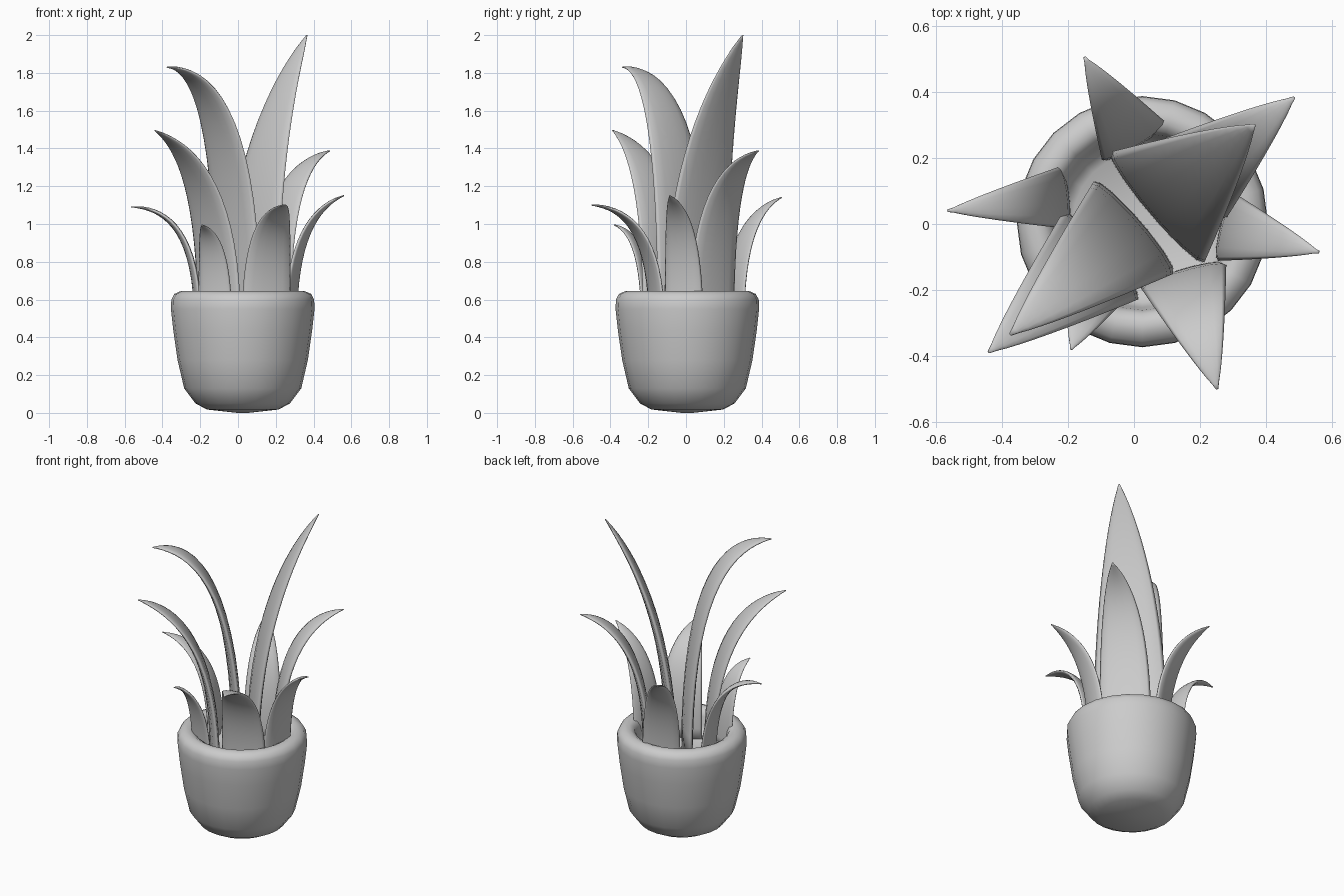
import bpy, bmesh
from math import pi, cos, sin
from mathutils import Vector

if "Cube" in bpy.data.objects:
    bpy.data.objects.remove(bpy.data.objects["Cube"])


def finish(name, bm):
    bmesh.ops.recalc_face_normals(bm, faces=bm.faces[:])
    for f in bm.faces:
        f.smooth = True
    mesh = bpy.data.meshes.new(name)
    bm.to_mesh(mesh)
    bm.free()
    obj = bpy.data.objects.new(name, mesh)
    bpy.context.collection.objects.link(obj)
    return obj


def loft(name, rings):
    """Skin closed rings of points and cap both ends."""
    bm = bmesh.new()
    vs = [[bm.verts.new(p) for p in ring] for ring in rings]
    n = len(vs[0])
    for a, b in zip(vs, vs[1:]):
        for i in range(n):
            j = (i + 1) % n
            bm.faces.new((a[i], a[j], b[j], b[i]))
    bm.faces.new(vs[0][::-1])
    bm.faces.new(vs[-1])
    return finish(name, bm)


# Pot: rounded tub with a thick rolled rim and a recessed floor
profile = [(0.03, 0.0), (0.19, 0.018), (0.25, 0.05), (0.31, 0.13), (0.345, 0.28),
           (0.368, 0.44), (0.38, 0.55), (0.378, 0.60), (0.362, 0.63), (0.33, 0.644),
           (0.305, 0.644), (0.28, 0.63), (0.268, 0.60), (0.26, 0.55), (0.245, 0.51),
           (0.21, 0.49), (0.03, 0.485)]
SIDES = 24
loft("pot", [[(0.025 + r * cos(2 * pi * i / SIDES), 0.007 + r * sin(2 * pi * i / SIDES), z)
              for i in range(SIDES)] for r, z in profile])


# Leaf: lens section swept along a drooping quadratic curve
def leaf(name, base, tip, width, droop, thick=0.05, z0=0.47, steps=18, n=14):
    p0 = Vector((base[0], base[1], z0))
    p2 = Vector(tip)
    p1 = Vector((base[0], base[1], z0 + (p2.z - z0) * droop))
    out = Vector((p2.x - p0.x, p2.y - p0.y, 0)).normalized()
    side = Vector((-out.y, out.x, 0))
    rings = []
    for k in range(steps + 1):
        t = 1 - (1 - k / steps) ** 1.3          # denser near the tip
        c = p0 * (1 - t) ** 2 + p1 * 2 * t * (1 - t) + p2 * t * t
        tangent = ((p1 - p0) * (1 - t) + (p2 - p1) * t).normalized()
        normal = side.cross(tangent)
        taper = max(1 - t * t, 0.0) ** 0.85
        w = max(width / 2 * taper, 0.004)
        h = max(thick / 2 * taper ** 0.6, 0.003)
        rings.append([c + side * w * cos(2 * pi * i / n) + normal * h * sin(2 * pi * i / n)
                      for i in range(n)])
    loft(name, rings)


leaves = [
    # name, base xy, tip, width, droop, thickness
    ("tall_leaf_right", (0.07, 0.05), (0.365, 0.30, 2.0), 0.44, 0.62, 0.06),
    ("tall_leaf_left", (0.0, -0.01), (-0.375, -0.335, 1.83), 0.37, 1.0, 0.055),
    ("middle_leaf_left", (-0.10, -0.095), (-0.44, -0.388, 1.495), 0.35, 0.85, 0.05),
    ("middle_leaf_right", (0.18, 0.135), (0.485, 0.383, 1.387), 0.31, 0.9, 0.05),
    ("outer_leaf_right", (0.28, -0.01), (0.56, -0.085, 1.15), 0.21, 0.85, 0.04),
    ("outer_leaf_front", (0.15, -0.155), (0.252, -0.50, 1.10), 0.27, 0.97, 0.04),
    ("outer_leaf_left", (-0.212, 0.08), (-0.565, 0.04, 1.09), 0.19, 1.0, 0.035),
    ("outer_leaf_back", (0.0, 0.25), (-0.15, 0.505, 1.14), 0.225, 0.85, 0.04),
    ("small_leaf_front", (-0.12, -0.20), (-0.19, -0.38, 0.995), 0.19, 0.9, 0.035),
]
for name, base, tip, width, droop, thick in leaves:
    leaf(name, base, tip, width, droop, thick)
